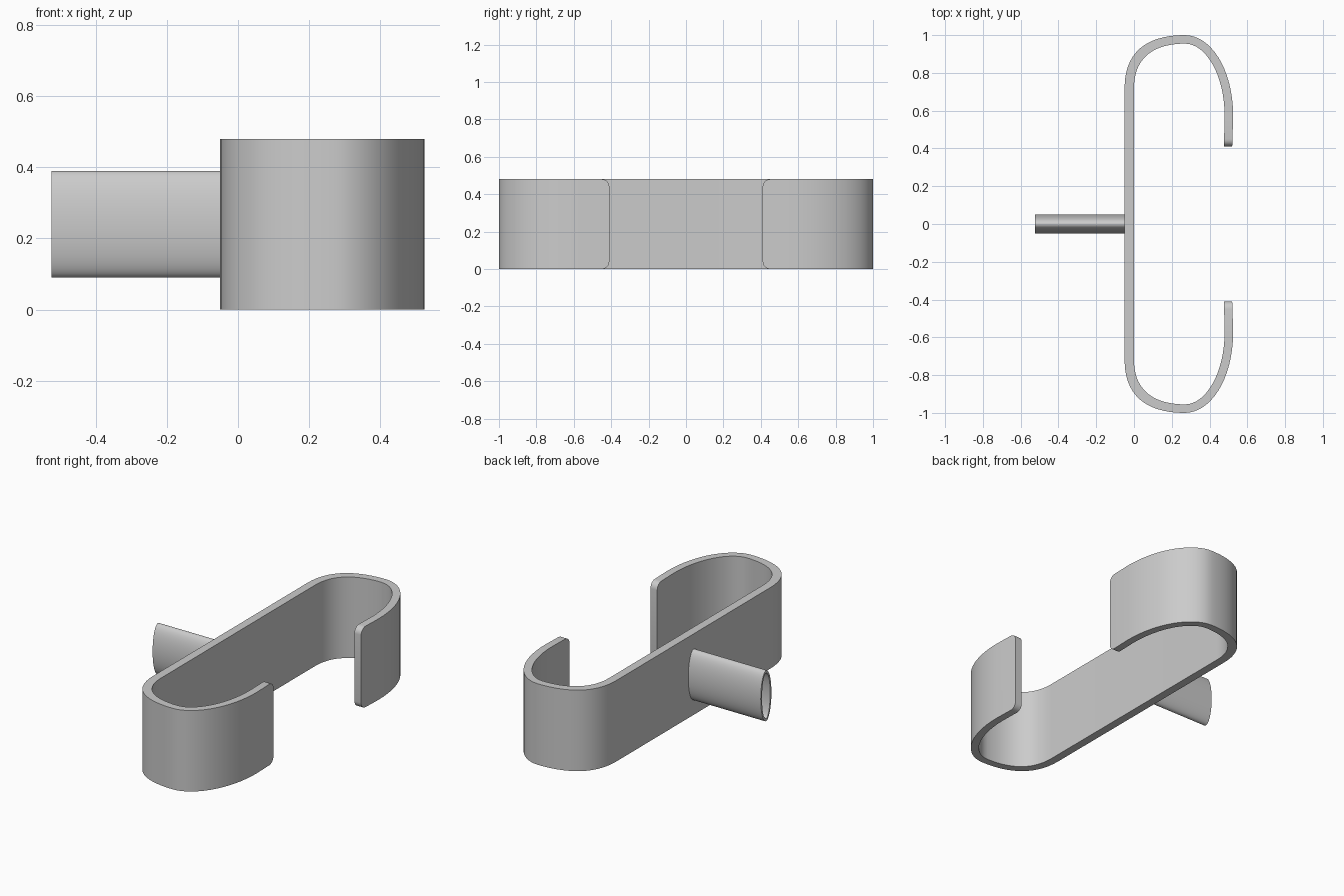
import bpy, bmesh, math
from mathutils import Vector
from mathutils.geometry import interpolate_bezier

cube = bpy.data.objects.get("Cube")
if cube:
    bpy.data.objects.remove(cube, do_unlink=True)

HEIGHT = 0.48
grey = bpy.data.materials.new("light grey")
grey.use_nodes = True
grey.diffuse_color = (0.6, 0.6, 0.6, 1)
grey.node_tree.nodes["Principled BSDF"].inputs["Base Color"].default_value = grey.diffuse_color


def finish(bm, name):
    bmesh.ops.recalc_face_normals(bm, faces=bm.faces)
    mesh = bpy.data.meshes.new(name)
    bm.to_mesh(mesh)
    bm.free()
    obj = bpy.data.objects.new(name, mesh)
    bpy.context.collection.objects.link(obj)
    mesh.materials.append(grey)
    bpy.ops.object.select_all(action="DESELECT")
    obj.select_set(True)
    bpy.context.view_layer.objects.active = obj
    bpy.ops.object.shade_smooth_by_angle(angle=math.radians(30))


def half_profile(corner, crown, side, tip):
    """Curve from the flat back round the hook to its tip; each item is (knot, handle...)."""
    def v(p):
        return Vector((p[0], p[1], 0))
    first = interpolate_bezier(v(corner[0]), v(corner[1]), v(crown[1]), v(crown[0]), 17)
    second = interpolate_bezier(v(crown[0]), v(crown[2]), v(side[1]), v(side[0]), 17)
    return first + second[1:] + [v(tip)]


def mirrored(points):
    return [Vector((p.x, -p.y, 0)) for p in reversed(points)] + points


# Bent strip: flat back with a hook curling forward at each end
outer = mirrored(half_profile([(-0.05, 0.72), (-0.05, 0.95)],
                              [(0.27, 1.0), (0.12, 1.0), (0.40, 1.0)],
                              [(0.525, 0.57), (0.525, 0.83)], (0.52, 0.41)))
inner = mirrored(half_profile([(0.0, 0.72), (0.0, 0.90)],
                              [(0.27, 0.955), (0.13, 0.955), (0.38, 0.955)],
                              [(0.48, 0.57), (0.48, 0.79)], (0.476, 0.41)))
bm = bmesh.new()
ov = [bm.verts.new(p) for p in outer]
iv = [bm.verts.new(p) for p in inner]
for i in range(len(ov) - 1):
    bm.faces.new((ov[i], ov[i + 1], iv[i + 1], iv[i]))
top = bmesh.ops.extrude_face_region(bm, geom=bm.faces[:])["geom"]
bmesh.ops.translate(bm, vec=(0, 0, HEIGHT),
                    verts=[g for g in top if isinstance(g, bmesh.types.BMVert)])
bmesh.ops.recalc_face_normals(bm, faces=bm.faces)

# Rounded corners at the hook tips
tips = [e for e in bm.edges
        if all(abs(v.co.y) < 0.42 for v in e.verts)
        and abs(e.verts[0].co.y - e.verts[1].co.y) < 0.01
        and abs(e.verts[0].co.z - e.verts[1].co.z) < 0.01]
bmesh.ops.bevel(bm, geom=tips, offset=0.04, segments=6, profile=0.5, affect="EDGES")
finish(bm, "hook_strip")

# Hollow oval tube on the back of the strip
SIDES = 64
bm = bmesh.new()


def oval(x, ry, rz):
    angles = [2 * math.pi * i / SIDES for i in range(SIDES)]
    return [bm.verts.new((x, ry * math.cos(a), 0.24 + rz * math.sin(a))) for a in angles]


rings = [oval(-0.04, 0.05, 0.15), oval(-0.525, 0.05, 0.15),
         oval(-0.525, 0.038, 0.135), oval(-0.04, 0.038, 0.135)]
for k in range(4):
    a, b = rings[k], rings[(k + 1) % 4]
    for i in range(SIDES):
        j = (i + 1) % SIDES
        bm.faces.new((a[i], a[j], b[j], b[i]))
finish(bm, "oval_tube")
